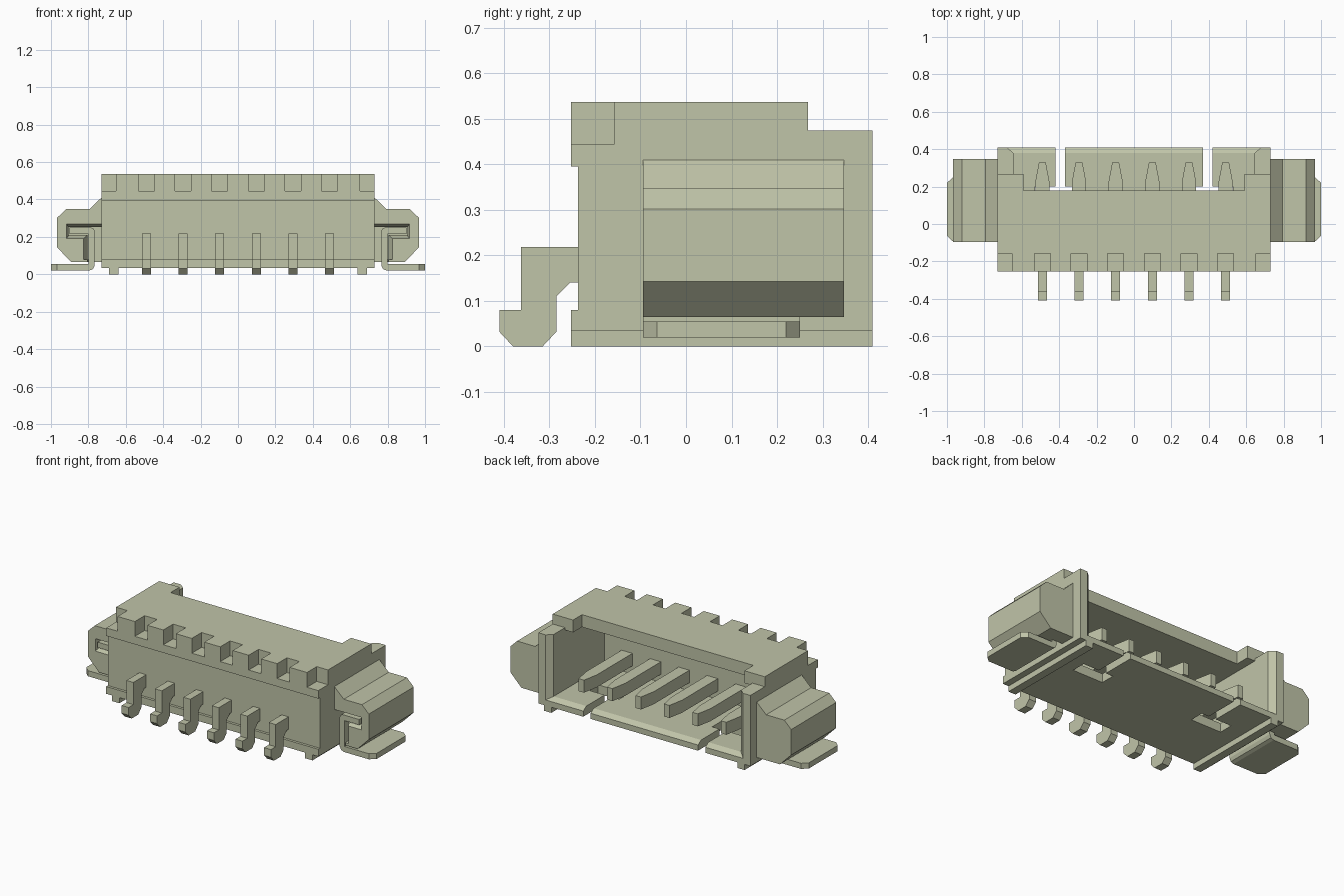
import bpy, bmesh

cube = bpy.data.objects.get("Cube")
if cube:
    bpy.data.objects.remove(cube, do_unlink=True)

mat = bpy.data.materials.new("pale olive plastic")
COLOUR = (0.53, 0.555, 0.395, 1)
mat.use_nodes = True
mat.diffuse_color = COLOUR
mat.node_tree.nodes["Principled BSDF"].inputs["Base Color"].default_value = COLOUR


def loft(name, sections):
    """Closed solid through matching point loops."""
    bm = bmesh.new()
    rings = [[bm.verts.new(p) for p in s] for s in sections]
    n = len(rings[0])
    for a, b in zip(rings, rings[1:]):
        for i in range(n):
            j = (i + 1) % n
            bm.faces.new((a[i], a[j], b[j], b[i]))
    bm.faces.new(rings[0][::-1])
    bm.faces.new(rings[-1])
    bmesh.ops.recalc_face_normals(bm, faces=bm.faces)
    me = bpy.data.meshes.new(name)
    bm.to_mesh(me)
    bm.free()
    me.materials.append(mat)
    ob = bpy.data.objects.new(name, me)
    bpy.context.collection.objects.link(ob)
    return ob


def prism(name, pts, axis, lo, hi):
    """Extrude a 2D profile along an axis."""
    put = {"x": lambda p, t: (t, p[0], p[1]),
           "y": lambda p, t: (p[0], t, p[1]),
           "z": lambda p, t: (p[0], p[1], t)}[axis]
    return loft(name, [[put(p, t) for p in pts] for t in (lo, hi)])


def box(name, x0, x1, y0, y1, z0, z1):
    return prism(name, [(x0, y0), (x1, y0), (x1, y1), (x0, y1)], "z", z0, z1)


def bake(ob):
    bpy.context.view_layer.update()
    dg = bpy.context.evaluated_depsgraph_get()
    me = bpy.data.meshes.new_from_object(ob.evaluated_get(dg))
    ob.modifiers.clear()
    ob.data = me


def cut(ob, cutter):
    mod = ob.modifiers.new("cut", "BOOLEAN")
    mod.operation = "DIFFERENCE"
    mod.solver = "EXACT"
    mod.object = cutter
    bake(ob)
    bpy.data.objects.remove(cutter, do_unlink=True)


def mirror_x(ob):
    mod = ob.modifiers.new("mirror", "MIRROR")
    mod.use_mirror_merge = False
    bake(ob)


PINS = [-0.49, -0.294, -0.098, 0.098, 0.294, 0.49]

# Main shell: side profile extruded across the width
body = prism("connector_body", [
    (-0.253, 0.035), (0.41, 0.035), (0.41, 0.537), (-0.253, 0.537),
    (-0.253, 0.395), (-0.237, 0.395), (-0.237, 0.08), (-0.253, 0.08)],
    "x", -0.73, 0.73)

# Mating cavity, open to the rear, with a flared mouth
cut(body, box("cavity", -0.645, 0.645, -0.12, 0.30, 0.09, 0.46))
cut(body, loft("mouth", [
    [(-w, y, z), (w, y, z), (w, y, 0.7), (-w, y, 0.7)]
    for y, w, z in ((0.268, 0.645, 0.09), (0.38, 0.645, 0.09), (0.44, 0.715, 0.05))]))
cut(body, box("rear_step", -0.9, 0.9, 0.268, 0.6, 0.475, 0.7))
cut(body, box("roof_opening", -0.59, 0.59, 0.18, 0.6, 0.40, 0.7))

# Notches along the top front edge, over each pin and at the corners
for x in PINS:
    cut(body, box("notch", x - 0.043, x + 0.043, -0.4, -0.157, 0.445, 0.7))
for s in (-1, 1):
    a, b = sorted((s * 0.652, s * 0.9))
    cut(body, box("corner_notch", a, b, -0.4, -0.157, 0.445, 0.7))
    # Keyed floor slot: narrow at the edge, wider inside
    cut(body, prism("floor_slot", [(s * x, y) for x, y in (
        (0.37, 0.6), (0.37, 0.2), (0.32, 0.2), (0.32, 0.11),
        (0.53, 0.11), (0.53, 0.2), (0.42, 0.2), (0.42, 0.6))], "z", -0.1, 0.2))

# Standoff rails under the body
mirror_x(box("bottom_rail", 0.64, 0.69, -0.253, 0.41, 0, 0.036))

# Contact pins: bent solder tail outside, tapered blade inside
for i, x in enumerate(PINS, 1):
    prism(f"pin_tail_{i}", [
        (-0.11, 0.218), (-0.363, 0.218), (-0.363, 0.08), (-0.41, 0.08),
        (-0.41, 0.032), (-0.38, 0), (-0.315, 0), (-0.285, 0.032),
        (-0.285, 0.11), (-0.255, 0.14), (-0.11, 0.14)], "x", x - 0.024, x + 0.024)
    prism(f"pin_blade_{i}", [
        (x - 0.037, -0.13), (x + 0.037, -0.13), (x + 0.037, 0.23),
        (x + 0.018, 0.33), (x - 0.018, 0.33), (x - 0.037, 0.23)], "z", 0.14, 0.218)

# Side housings with a tapered pocket open to the front
housing = prism("side_housing", [
    (0.73, 0.41), (0.795, 0.348), (0.92, 0.348), (0.967, 0.302),
    (0.967, 0.143), (0.89, 0.065), (0.73, 0.065)], "y", -0.095, 0.347)
outer = [(0.72, 0.28), (0.925, 0.28), (0.925, 0.175), (0.842, 0.175),
         (0.842, 0.08), (0.81, 0.08), (0.81, 0.04), (0.72, 0.04)]
inner = [(0.72, 0.252), (0.905, 0.252), (0.905, 0.21), (0.805, 0.21),
         (0.805, 0.08), (0.80, 0.08), (0.80, 0.04), (0.72, 0.04)]
cut(housing, loft("pocket", [[(x, y, z) for x, z in pts] for pts, y in (
    (outer, -0.13), (inner, -0.05), (inner, 0.255))]))
mirror_x(housing)

# Metal hold-down clip: foot, rounded bend, upright and hooked top
clip = prism("solder_clip", [
    (1.0, 0.055), (1.0, 0.02), (0.795, 0.02), (0.775, 0.028), (0.766, 0.048),
    (0.766, 0.23), (0.772, 0.244), (0.786, 0.25), (0.90, 0.25), (0.90, 0.216),
    (0.80, 0.216), (0.80, 0.055)], "y", -0.094, 0.25)
for y, d in ((-0.094, 0.03), (0.25, -0.03)):
    cut(clip, prism("corner", [(0.967, y), (1.0, y + d), (1.1, y + d),
                               (1.1, y - d), (0.967, y - d)], "z", -0.1, 0.1))
mirror_x(clip)
